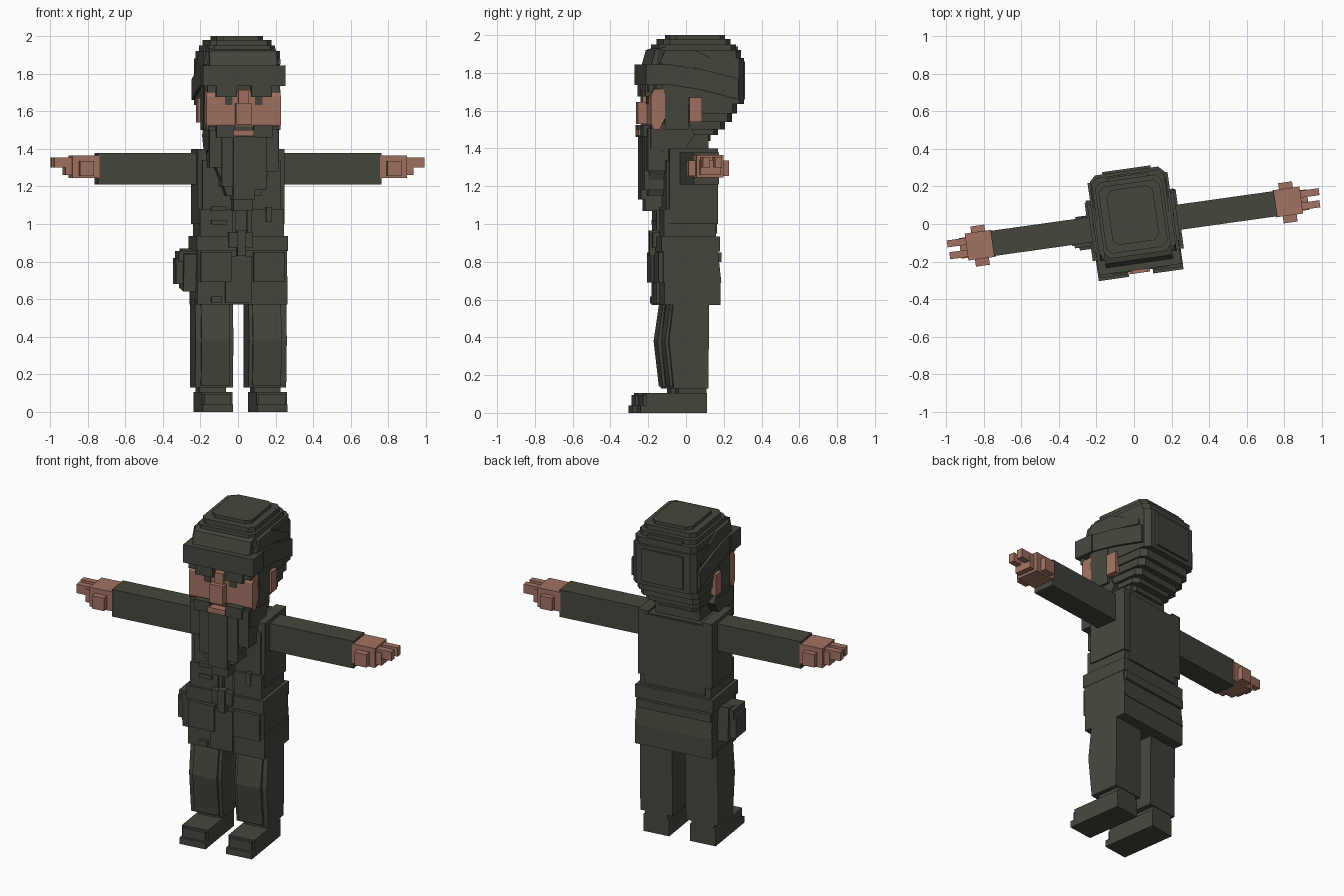
import bpy, bmesh, math
from mathutils import Matrix

TURN = Matrix.Rotation(math.radians(8), 4, 'Z')   # whole figure is turned a little


def material(name, rgb):
    m = bpy.data.materials.new(name)
    m.diffuse_color = (*rgb, 1)
    return m


CLOTH = material("dark_olive", (0.062, 0.062, 0.047))
SKIN = material("skin", (0.36, 0.168, 0.122))


def finish(name, bm, mat):
    bmesh.ops.recalc_face_normals(bm, faces=bm.faces)
    bm.transform(TURN)
    me = bpy.data.meshes.new(name)
    bm.to_mesh(me)
    bm.free()
    me.materials.append(mat)
    ob = bpy.data.objects.new(name, me)
    bpy.context.collection.objects.link(ob)
    return ob


def prism(name, pts, lo, hi, mat=CLOTH, axis='x'):
    """Extrude a profile along x (yz points), y (xz points) or z (xy points)."""
    put = {'x': lambda p, d: (d, p[0], p[1]),
           'y': lambda p, d: (p[0], d, p[1]),
           'z': lambda p, d: (p[0], p[1], d)}[axis]
    bm = bmesh.new()
    a = [bm.verts.new(put(p, lo)) for p in pts]
    b = [bm.verts.new(put(p, hi)) for p in pts]
    bm.faces.new(a)
    bm.faces.new(b[::-1])
    for i in range(len(pts)):
        j = (i + 1) % len(pts)
        bm.faces.new((a[i], a[j], b[j], b[i]))
    return finish(name, bm, mat)


def box(name, x0, x1, y0, y1, z0, z1, mat=CLOTH):
    return prism(name, [(x0, y0), (x1, y0), (x1, y1), (x0, y1)], z0, z1, mat, 'z')


def slab(name, hx, y0, y1, z0, z1, c=0.03):
    """Horizontal layer with clipped corners."""
    p = [(hx - c, y0), (hx, y0 + c), (hx, y1 - c), (hx - c, y1)]
    return prism(name, p + [(-x, y) for x, y in reversed(p)], z0, z1, CLOTH, 'z')


def pair(name, x0, x1, *rest):
    """The same box on both sides of the body."""
    for side, s in (("left", 1), ("right", -1)):
        box(f"{side}_{name}", min(s * x0, s * x1), max(s * x0, s * x1), *rest)


def pair_prism(name, pts, x0, x1, mat=CLOTH):
    for side, s in (("left", 1), ("right", -1)):
        prism(f"{side}_{name}", pts, s * x0, s * x1, mat)


# Legs: bent trousers with a raised middle panel, then stepped shoes
pair_prism("trouser", [(-.10, .13), (-.125, .38), (-.10, .60), (.09, .60), (.085, .13)], .042, .245)
pair_prism("trouser_panel", [(-.115, .14), (-.143, .38), (-.115, .57), (-.08, .57), (-.08, .14)], .062, .215)
pair("shoe", .065, .228, -.245, .08, 0, .105)
pair("ankle", .075, .218, -.07, .08, .10, .135)
pair("toe_cap", .065, .228, -.275, -.235, 0, .04)
pair("toe_top", .075, .218, -.26, -.235, .035, .095)

# Torso and coat
box("torso", -.225, .225, -.11, .13, .90, 1.385)
box("back_panel", -.19, .19, .125, .14, .95, 1.38)
pair("shoulder_strap", .17, .233, -.12, .138, 1.0, 1.40)
pair("vest_panel", .03, .21, -.135, -.10, .93, 1.34)
pair("lower_vest", .05, .225, -.15, -.10, .93, 1.08)
box("coat_skirt", -.24, .245, -.15, .15, .57, .72)
prism("coat_hips", [(-.155, .69), (-.155, .87), (.135, .87), (.155, .69)], -.238, .243)
box("belt", -.245, .245, -.165, .148, .855, .935)
box("belt_back_fold", -.235, .235, .12, .158, .80, .85)
box("buckle", -.075, .055, -.185, -.15, .875, .955)
box("buckle_tongue", -.03, .015, -.197, -.15, .83, .965)
pair("coat_pocket", .06, .225, -.178, -.14, .69, .85)
box("coat_front_flap", -.09, .05, -.165, -.13, .58, .83)
box("coat_tab", -.165, -.11, -.168, -.14, .58, .615)
for z in (1.01, 1.08):
    box("vest_toggle", -.165, -.085, -.16, -.13, z - .012, z + .012)
box("vest_clip", .13, .16, -.16, -.13, 1.01, 1.09)

# Pouch on the belt
prism("pouch", [(-.09, .64), (-.10, .84), (.07, .87), (.08, .66)], -.305, -.23)
box("pouch_front", -.342, -.295, -.07, .055, .68, .82)
box("pouch_lid", -.33, -.235, -.085, .06, .80, .855)

# Arms and hands
pair("sleeve", .22, .762, -.065, .07, 1.21, 1.378)
pair("palm", .755, .90, -.07, .075, 1.245, 1.365, SKIN)
pair("thumb", .79, .865, .07, .108, 1.255, 1.335, SKIN)
pair("little_finger", .79, .865, -.108, -.065, 1.255, 1.335, SKIN)
pair("front_finger", .89, .995, -.05, -.012, 1.30, 1.355, SKIN)
pair("back_finger", .89, 1.00, .015, .052, 1.30, 1.355, SKIN)
pair("curled_fingers", .89, .935, -.055, .055, 1.26, 1.34, SKIN)

# Neck, jaw and stepped head
box("neck", -.14, .14, -.10, .10, 1.37, 1.47)
layers = [(.135, -.12, .115, 1.44, 1.48), (.15, -.15, .155, 1.47, 1.51),
          (.17, -.17, .19, 1.50, 1.55), (.185, -.185, .225, 1.54, 1.595),
          (.195, -.185, .25, 1.585, 1.645), (.20, -.185, .285, 1.635, 1.88),
          (.195, -.185, .27, 1.87, 1.92), (.18, -.165, .245, 1.91, 1.95),
          (.165, -.14, .22, 1.94, 1.98), (.125, -.10, .195, 1.97, 2.0)]
for hx, y0, y1, z0, z1 in layers:
    slab("head_layer", hx, y0, y1, z0, z1)
box("hood_back_patch", -.13, .13, .27, .297, 1.66, 1.86)
box("hood_top_panel", -.11, .11, .19, .262, 1.80, 1.94)

# Wrapped hat: front band and slanting side bands
box("hat_band", -.222, .222, -.245, -.12, 1.735, 1.845)
prism("hat_fold", [(-.215, 1.83), (-.19, 1.92), (-.10, 1.95), (-.10, 1.83)], -.18, .18)
pair_prism("side_wrap", [(-.13, 1.74), (-.13, 1.845), (.05, 1.82), (.25, 1.77), (.25, 1.66), (.05, 1.71)], .15, .215)
pair_prism("upper_wrap", [(-.17, 1.85), (-.14, 1.92), (.02, 1.92), (.22, 1.82), (.22, 1.79), (.02, 1.83)], .15, .205)

# Face
cheek = [(-.215, 1.53), (-.215, 1.68), (-.195, 1.715), (-.15, 1.715), (-.135, 1.66), (-.14, 1.56), (-.17, 1.50), (-.20, 1.50)]
prism("face", cheek, -.20, .20, SKIN)
box("nose", -.047, .037, -.262, -.20, 1.53, 1.645, SKIN)
box("nose_bridge", -.03, .025, -.235, -.20, 1.62, 1.71, SKIN)
box("lip", -.06, .05, -.262, -.20, 1.468, 1.50, SKIN)
pair("brow", .04, .15, -.238, -.20, 1.675, 1.735)
pair("brow_end", .11, .195, -.228, -.20, 1.70, 1.735)
pair("eye", .06, .10, -.222, -.20, 1.635, 1.68)
pair("ear", .17, .218, -.012, .055, 1.54, 1.67, SKIN)
pair("sideburn", .15, .205, -.14, -.015, 1.50, 1.74)
pair_prism("jaw_beard", [(-.215, 1.40), (-.215, 1.52), (-.02, 1.56), (.02, 1.47), (-.03, 1.40), (-.10, 1.37)], .10, .19)

# Beard: a tapered mass with layered locks
mass = [(-.185, 1.52), (.185, 1.52), (.18, 1.37), (.13, 1.26), (.09, 1.15), (-.09, 1.15), (-.13, 1.26), (-.18, 1.37)]
prism("beard", mass, -.215, -.08, CLOTH, 'y')
for i, (x0, x1, y0, z0, z1) in enumerate([
        (-.185, -.12, -.23, 1.30, 1.50), (-.12, -.05, -.24, 1.20, 1.515),
        (-.06, .055, -.247, 1.13, 1.465), (.05, .12, -.24, 1.18, 1.515),
        (.12, .185, -.23, 1.28, 1.505), (-.055, .05, -.225, 1.07, 1.20)]):
    box(f"beard_lock_{i + 1}", x0, x1, y0, -.12, z0, z1)
pair("moustache", .05, .15, -.25, -.20, 1.46, 1.525)
